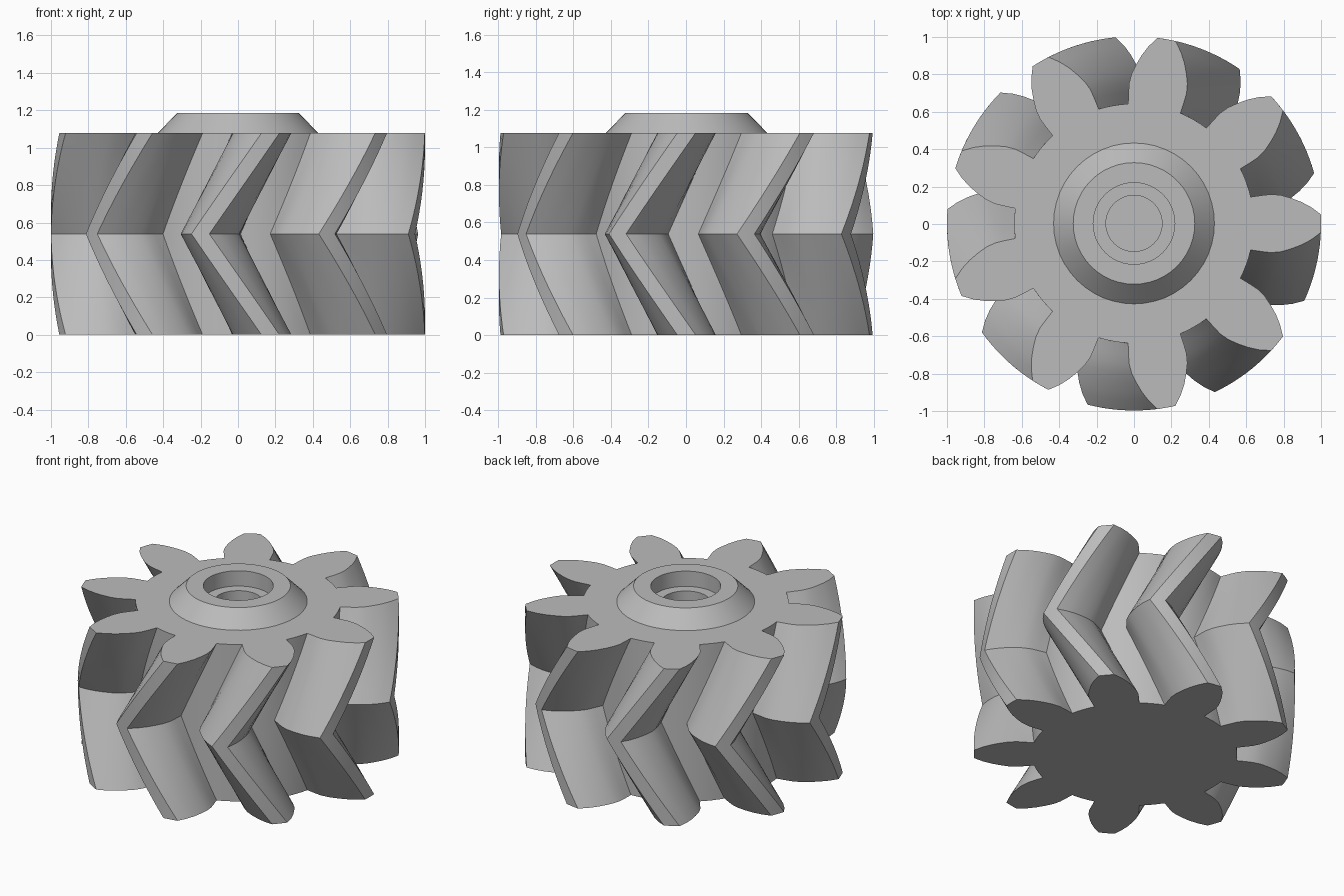
import bpy, bmesh
from math import radians, cos, sin, pi

cube = bpy.data.objects.get("Cube")
if cube:
    bpy.data.objects.remove(cube)

TEETH, HEIGHT, TWIST = 9, 1.078, radians(-21.6)
STEPS = 10            # rings per half of the herringbone
HUB_R, HUB_SEGS = 0.43, 48
OFFSET_Y = 0.003      # keeps the uneven tooth ring centred

steel = bpy.data.materials.new("plain_grey")
steel.use_nodes = True
grey = (0.5, 0.5, 0.5, 1)
steel.diffuse_color = grey
steel.node_tree.nodes["Principled BSDF"].inputs["Base Color"].default_value = grey


def finish(bm, name):
    bmesh.ops.recalc_face_normals(bm, faces=bm.faces)
    mesh = bpy.data.meshes.new(name)
    bm.to_mesh(mesh)
    bm.free()
    obj = bpy.data.objects.new(name, mesh)
    obj.location.y = OFFSET_Y
    mesh.materials.append(steel)
    bpy.context.collection.objects.link(obj)
    bpy.ops.object.select_all(action='DESELECT')
    obj.select_set(True)
    bpy.context.view_layer.objects.active = obj
    bpy.ops.object.shade_smooth_by_angle(angle=radians(28))
    return obj


def bridge(bm, a, b):
    n = len(a)
    for i in range(n):
        j = (i + 1) % n
        bm.faces.new((a[i], a[j], b[j], b[i]))


# Tooth flank: radius and half angle in degrees, root to tip
flank = [(0.64, 12.8), (0.70, 12.4), (0.75, 12.0), (0.80, 10.9),
         (0.85, 9.2), (0.90, 7.4), (0.95, 5.3), (1.0, 2.8)]
tooth = [(0.64, -16.4)] + [(r, -a) for r, a in flank] + [(1.0, 0)]
tooth += [(r, a) for r, a in reversed(flank)] + [(0.64, 16.4), (0.64, 20)]
outline = [(r, radians(a + k * 360 / TEETH)) for k in range(TEETH) for r, a in tooth]

# Herringbone gear body
bm = bmesh.new()
rings = []
for s in range(2 * STEPS + 1):
    turn = TWIST * (1 - abs(s - STEPS) / STEPS)
    z = HEIGHT * s / (2 * STEPS)
    rings.append([bm.verts.new((r * cos(a + turn), r * sin(a + turn), z)) for r, a in outline])
for lower, upper in zip(rings, rings[1:]):
    bridge(bm, lower, upper)
bm.faces.new(rings[0])

# Top face, left open under the hub
hub_ring = [bm.verts.new((HUB_R * cos(2 * pi * i / HUB_SEGS), HUB_R * sin(2 * pi * i / HUB_SEGS), HEIGHT))
            for i in range(HUB_SEGS)]
edges = [bm.edges.new((hub_ring[i - 1], hub_ring[i])) for i in range(HUB_SEGS)]
edges += [bm.edges.get((rings[-1][i - 1], rings[-1][i])) for i in range(len(outline))]
bmesh.ops.triangle_fill(bm, use_beauty=True, use_dissolve=False, edges=edges, normal=(0, 0, 1))
finish(bm, "gear_body")

# Tapered hub with stepped blind bore
profile = [(HUB_R, HEIGHT), (0.325, 1.185), (0.218, 1.185),
           (0.218, 1.08), (0.15, 1.08), (0.15, 0.55)]
bm = bmesh.new()
loops = [[bm.verts.new((r * cos(2 * pi * i / HUB_SEGS), r * sin(2 * pi * i / HUB_SEGS), z))
          for i in range(HUB_SEGS)] for r, z in profile]
for a, b in zip(loops, loops[1:]):
    bridge(bm, a, b)
bm.faces.new(loops[-1])
hub = finish(bm, "hub")

# Open surface: make sure the rim faces up
rim = max(hub.data.polygons, key=lambda p: p.center.z)
if rim.normal.z < 0:
    hub.data.flip_normals()
